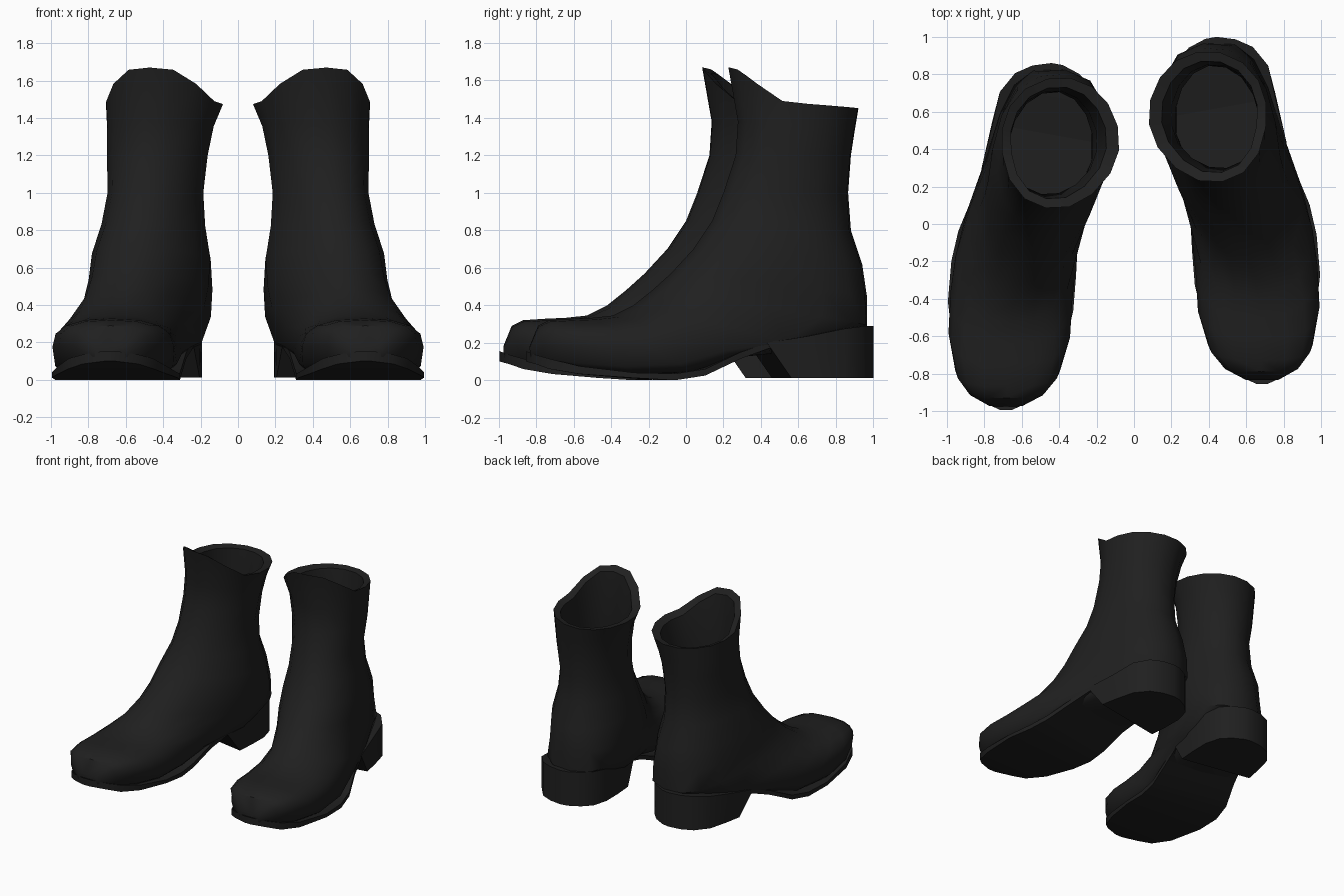
import bpy, bmesh, math

if "Cube" in bpy.data.objects:
    bpy.data.objects.remove(bpy.data.objects["Cube"])

N = 16        # points per upper ring

black = bpy.data.materials.new("black_leather")
black.diffuse_color = (0.014, 0.014, 0.014, 1)
black.use_nodes = True
black.node_tree.nodes["Principled BSDF"].inputs["Base Color"].default_value = black.diffuse_color

CENTRE = [(-0.86, .685), (-.3, .66), (0, .635), (.25, .565), (.5, .495), (.8, .455), (1, .41)]


def centre_x(y):
    """Curved centre line of the foot, seen from above."""
    y = min(max(y, CENTRE[0][0]), CENTRE[-1][0])
    for (a, p), (b, q) in zip(CENTRE, CENTRE[1:]):
        if y <= b:
            return p + (q - p) * (y - a) / (b - a)


def skew(y):
    """Outward turn of the boot, fading to none at the toe."""
    return 0.18 * min(max((y + .6) / .7, 0), 1)


def ring(front, back, w, dx=0, e_front=1, e_back=1, lift=()):
    """Tilted oval from a front/top point to a back/bottom point."""
    pts = []
    for i in range(N):
        t = 2 * math.pi * i / N
        c, s = math.cos(t), math.sin(t)
        e = e_front if c > 0 else e_back
        c = math.copysign(abs(c) ** e, c) if abs(c) > 1e-6 else 0
        s = math.copysign(abs(s) ** e, s) if abs(s) > 1e-6 else 0
        k = (1 - c) / 2
        y = front[0] + (back[0] - front[0]) * k
        z = front[1] + (back[1] - front[1]) * k
        j = min(i, N - i)
        up = lift[j] if j < len(lift) else 0
        pts.append((centre_x(y) + dx + w * s, y + skew(y) * w * s - up * .2, z + up))
    return pts


def strip_ring(yt, zt, yb, zb, w):
    """Box section of a sole or heel."""
    return [(centre_x(y) + s * w, y + s * w * skew(y), z)
            for s, y, z in ((-1, yt, zt), (1, yt, zt), (1, yb, zb), (-1, yb, zb))]


def loft(name, rings, side):
    bm = bmesh.new()
    shift = 0 if side > 0 else -0.14
    rows = [[bm.verts.new((x * side, y + shift, z)) for x, y, z in r] for r in rings]
    n = len(rows[0])
    for a, b in zip(rows, rows[1:]):
        for i in range(n):
            j = (i + 1) % n
            bm.faces.new((a[i], a[j], b[j], b[i]))
    bm.faces.new(rows[0])
    bm.faces.new(rows[-1])
    bmesh.ops.recalc_face_normals(bm, faces=bm.faces)
    me = bpy.data.meshes.new(name)
    bm.to_mesh(me)
    bm.free()
    me.materials.append(black)
    ob = bpy.data.objects.new(name, me)
    bpy.context.collection.objects.link(ob)
    bpy.ops.object.select_all(action='DESELECT')
    ob.select_set(True)
    bpy.context.view_layer.objects.active = ob
    bpy.ops.object.shade_smooth_by_angle(angle=math.radians(40))


TAB = (.17, .16, .09, .005)   # raised front of the rim

upper = [
    # lining, from the insole up to the rim
    ring((.18, .24), (.88, .24), .235, -.03),
    ring((.22, .8), (.845, .8), .225, -.045),
    ring((.30, 1.2), (.85, 1.2), .23, -.055),
    ring((.31, 1.47), (.87, 1.44), .255, -.08, lift=TAB),
    # rim and shaft
    ring((.26, 1.5), (.92, 1.45), .313, -.09, lift=TAB),
    ring((.277, 1.38), (.90, 1.33), .285, -.068),
    ring((.265, 1.2), (.88, 1.2), .268, -.055),
    ring((.20, 1.0), (.865, 1.0), .25, -.055),
    ring((.14, .85), (.88, .8), .268, -.05),
    # ankle and instep
    ring((.04, .70), (.94, .62), .303, -.045, 1, .95),
    ring((-.08, .57), (.965, .45), .305, -.05, 1, .85),
    ring((-.18, .48), (.965, .29), .303, -.04, 1, .72),
    ring((-.28, .40), (.66, .16), .305, -.015, 1, .5),
    # forefoot and toe
    ring((-.39, .345), (.25, .12), .312, 0, .95, .4),
    ring((-.50, .333), (0, .04), .325, 0, .85, .4),
    ring((-.61, .328), (-.3, .025), .325, 0, .8, .4),
    ring((-.73, .32), (-.56, .05), .28, 0, .75, .4),
    ring((-.79, .29), (-.735, .08), .205, 0, .75, .4),
    ring((-.835, .18), (-.83, .11), .09, 0, .8, .5),
]

# thin outsole: top y, top z, bottom y, bottom z, half width
sole = [strip_ring(y, zt, y, zb, w) for y, zt, zb, w in (
    (-.855, .155, .10, .03), (-.80, .135, .085, .15), (-.73, .115, .06, .225),
    (-.57, .075, .033, .288), (-.3, .04, .012, .335), (-.1, .035, 0, .333),
    (.05, .06, .025, .318), (.24, .15, .115, .292), (.42, .21, .18, .283), (.6, .23, .18, .275))]

# heel block with slanted front
heel = [strip_ring(*r) for r in (
    (.38, .20, .51, .012, .288), (.6, .235, .65, .012, .28), (.80, .275, .80, .012, .262),
    (.91, .288, .91, .012, .205), (.965, .29, .965, .012, .125), (.995, .29, .995, .012, .03))]

for side, label in ((1, "right"), (-1, "left")):
    loft(label + "_boot_upper", upper, side)
    loft(label + "_boot_sole", sole, side)
    loft(label + "_boot_heel", heel, side)
